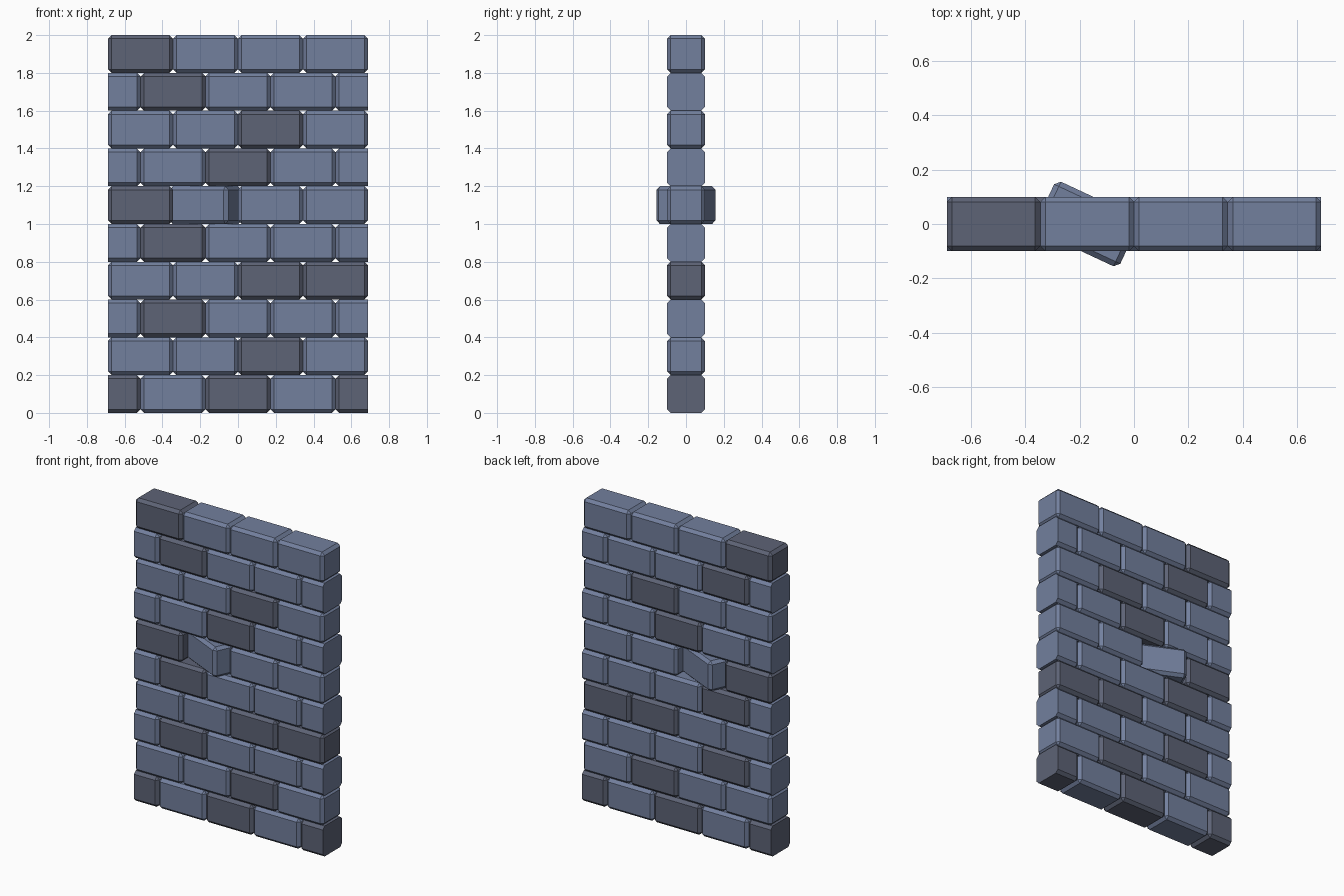
import bpy, bmesh
from math import radians
from mathutils import Matrix, Vector

if "Cube" in bpy.data.objects:
    bpy.data.objects.remove(bpy.data.objects["Cube"])

L, D, H = 0.344, 0.2, 0.2      # brick size
CHAMFER = 0.019
HALF = 2 * L                   # half the wall width


def material(name, color):
    m = bpy.data.materials.new(name)
    m.diffuse_color = (*color, 1)
    m.use_nodes = True
    m.node_tree.nodes["Principled BSDF"].inputs["Base Color"].default_value = m.diffuse_color
    return m


light = material("slate_blue", (0.17, 0.215, 0.34))
dark = material("dark_slate", (0.11, 0.125, 0.18))


def brick(name, x, z, mat, angle=0):
    bm = bmesh.new()
    bmesh.ops.create_cube(bm, size=1)
    bmesh.ops.scale(bm, vec=(L, D, H), verts=bm.verts)
    bmesh.ops.bevel(bm, geom=bm.edges[:], offset=CHAMFER, segments=1,
                    profile=0.5, affect='EDGES')
    # bricks overhanging the wall end are cut flush
    if abs(x) + L / 2 > HALF + 0.01:
        side = 1 if x > 0 else -1
        cut = bmesh.ops.bisect_plane(
            bm, geom=bm.verts[:] + bm.edges[:] + bm.faces[:],
            plane_co=(side * HALF - x, 0, 0), plane_no=(side, 0, 0),
            clear_outer=True)
        edges = [e for e in cut["geom_cut"] if isinstance(e, bmesh.types.BMEdge)]
        bmesh.ops.contextual_create(bm, geom=edges)
    bmesh.ops.recalc_face_normals(bm, faces=bm.faces)
    bm.transform(Matrix.Translation(Vector((x, 0, z))) @ Matrix.Rotation(radians(angle), 4, 'Z'))
    mesh = bpy.data.meshes.new(name)
    bm.to_mesh(mesh)
    bm.free()
    mesh.materials.append(mat)
    bpy.context.collection.objects.link(bpy.data.objects.new(name, mesh))


# darker bricks per course, counted from the left
dark_bricks = [{0, 2, 4}, {2}, {1}, {2, 3}, {1}, {0}, {2}, {2}, {1}, {0}]

# running bond courses, one brick twisted loose
for row, darks in enumerate(dark_bricks):
    staggered = row % 2 == 0
    count = 5 if staggered else 4
    for i in range(count):
        x = (i - (count - 1) / 2) * L
        loose = row == 5 and i == 1
        brick("loose_brick" if loose else f"brick_{row}_{i}", x, (row + 0.5) * H,
              dark if i in darks else light, -25 if loose else 0)
